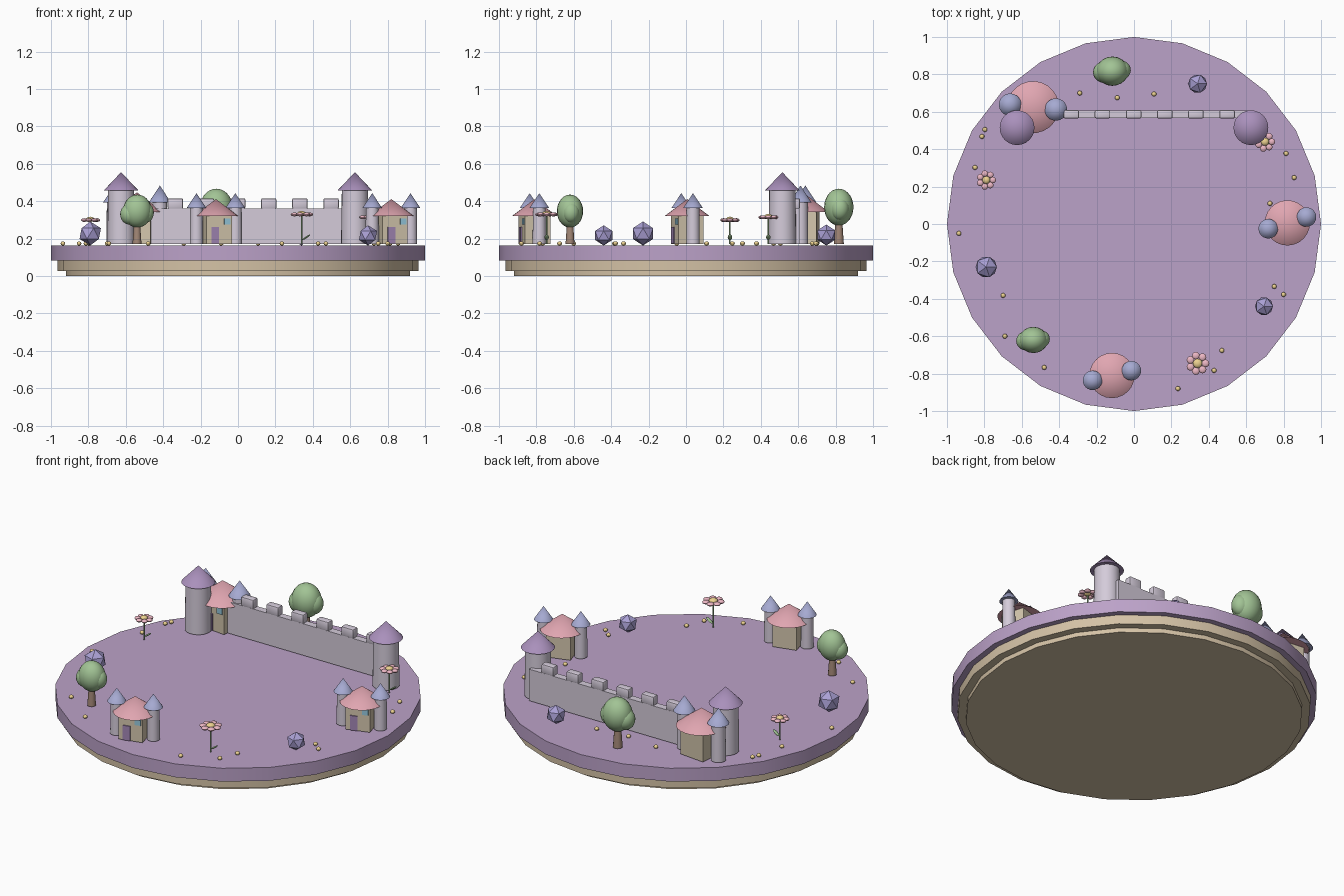
import bpy, bmesh, math
from mathutils import Matrix, Vector

if "Cube" in bpy.data.objects:
    bpy.data.objects.remove(bpy.data.objects["Cube"])

GROUND = 0.172


def material(name, rgb):
    m = bpy.data.materials.new(name)
    m.diffuse_color = (*rgb, 1)
    m.use_nodes = True
    m.node_tree.nodes["Principled BSDF"].inputs["Base Color"].default_value = m.diffuse_color
    return m


LILAC = material("lilac", (0.50, 0.36, 0.58))
SAND = material("sand", (0.66, 0.54, 0.38))
STONE = material("stone", (0.66, 0.60, 0.70))
PLUM = material("plum_roof", (0.40, 0.28, 0.50))
ROSE = material("rose_roof", (0.75, 0.38, 0.44))
BLUE = material("blue_roof", (0.38, 0.40, 0.64))
CREAM = material("cream_wall", (0.66, 0.57, 0.42))
DOOR = material("door_purple", (0.36, 0.24, 0.46))
GLASS = material("window_blue", (0.30, 0.58, 0.72))
GREEN = material("leaf_green", (0.36, 0.55, 0.30))
BARK = material("bark", (0.36, 0.24, 0.18))
CRYSTAL = material("crystal", (0.40, 0.35, 0.66))
PINK = material("petal_pink", (0.85, 0.48, 0.56))
GOLD = material("gold", (0.85, 0.65, 0.28))


def finish(name, bm, mat, frame, smooth=True):
    me = bpy.data.meshes.new(name)
    bm.to_mesh(me)
    bm.free()
    ob = bpy.data.objects.new(name, me)
    bpy.context.collection.objects.link(ob)
    ob.matrix_world = frame
    me.materials.append(mat)
    if smooth:
        bpy.ops.object.select_all(action='DESELECT')
        ob.select_set(True)
        bpy.context.view_layer.objects.active = ob
        bpy.ops.object.shade_smooth_by_angle(angle=math.radians(35))
    return ob


def frustum(name, x, y, z0, z1, r0, r1, mat, frame=Matrix(), sides=24):
    bm = bmesh.new()
    bmesh.ops.create_cone(bm, cap_ends=True, segments=sides, radius1=r0, radius2=r1, depth=z1 - z0,
                          matrix=Matrix.Translation((x, y, (z0 + z1) / 2)))
    return finish(name, bm, mat, frame)


def box(name, centre, size, mat, frame=Matrix(), bevel=0):
    bm = bmesh.new()
    bmesh.ops.create_cube(bm, size=1, matrix=Matrix.LocRotScale(Vector(centre), None, Vector(size)))
    if bevel:
        bmesh.ops.bevel(bm, geom=bm.edges[:], offset=bevel, segments=2, profile=0.5, affect='EDGES')
    return finish(name, bm, mat, frame, bevel > 0)


def blobs(name, items, mat, frame=Matrix(), u=16, v=10):
    """One object of several ellipsoids: (centre, radii)."""
    bm = bmesh.new()
    for c, r in items:
        bmesh.ops.create_uvsphere(bm, u_segments=u, v_segments=v, radius=1,
                                  matrix=Matrix.LocRotScale(Vector(c), None, Vector(r)))
    return finish(name, bm, mat, frame)


def place(x, y, scale=1, turn=0):
    return Matrix.LocRotScale(Vector((x, y, GROUND)), Matrix.Rotation(math.radians(turn), 3, 'Z'),
                              Vector((scale,) * 3))


# Layered round base
frustum("base_bottom", 0, 0, 0, 0.03, 0.92, 0.92, SAND)
frustum("base_middle", 0, 0, 0.027, 0.085, 0.965, 0.965, SAND)
frustum("base_top", 0, 0, 0.083, 0.163, 1, 1, LILAC)

# Corner towers and battlement wall
for x in (-0.625, 0.625):
    frustum("tower", x, 0.515, GROUND, 0.46, 0.074, 0.07, STONE)
    frustum("tower_roof", x, 0.515, 0.457, 0.555, 0.093, 0, PLUM)
box("wall", (0.02, 0.587, 0.267), (1.2, 0.042, 0.19), STONE)
for i in range(6):
    box("battlement", (-0.335 + i * 0.1665, 0.587, 0.387), (0.083, 0.046, 0.057), STONE, bevel=0.009)


# Houses with a pair of turrets
def house(frame):
    box("house_body", (0, 0, 0.077), (0.14, 0.14, 0.154), CREAM, frame)
    frustum("house_roof", 0, 0, 0.148, 0.239, 0.121, 0, ROSE, frame)
    box("door", (-0.022, -0.071, 0.045), (0.042, 0.01, 0.088), DOOR, frame)
    box("window", (0.044, -0.071, 0.119), (0.034, 0.01, 0.034), GLASS, frame)
    for side in (-1, 1):
        frustum("turret", side * 0.107, 0, 0, 0.194, 0.036, 0.034, STONE, frame)
        frustum("turret_roof", side * 0.107, 0, 0.192, 0.271, 0.052, 0, BLUE, frame)


house(place(-0.118, -0.81, 1, 14))
house(place(0.82, 0.006, 1, 17))
house(place(-0.54, 0.625, 1.15, -6))


# Trees
def tree(frame):
    frustum("trunk", 0, 0, 0, 0.13, 0.024, 0.015, BARK, frame, 12)
    blobs("foliage", [((0.002, 0, 0.175), (0.077, 0.07, 0.088)),
                      ((-0.04, -0.005, 0.158), (0.05, 0.05, 0.055)),
                      ((0.045, 0.005, 0.167), (0.045, 0.045, 0.055))], GREEN, frame, 20, 14)


tree(place(-0.54, -0.62))
tree(place(-0.118, 0.817, 1.12))

# Faceted crystals
for x, y, r in ((0.34, 0.75, 0.056), (-0.79, -0.23, 0.064), (0.695, -0.44, 0.054)):
    bm = bmesh.new()
    bmesh.ops.create_icosphere(bm, subdivisions=1, radius=r)
    finish("crystal", bm, CRYSTAL, Matrix.Translation((x, y, 0.163 + r)), False)


# Flowers: stem, leaf, ring of petals, button centre
def flower(x, y, height, r):
    frame = place(x, y)
    frustum("stem", 0, 0, 0, height, 0.004, 0.004, GREEN, frame, 8)
    leaf = Matrix.Translation((0.025, 0, 0.035)) @ Matrix.Rotation(math.radians(-35), 4, 'Y')
    blobs("leaf", [((0, 0, 0), (0.026, 0.012, 0.005))], GREEN, frame @ leaf, 10, 6)
    ring = [i * math.tau / 7 for i in range(7)]
    blobs("petals", [((0.68 * r * math.cos(a), 0.68 * r * math.sin(a), height), (0.33 * r, 0.33 * r, 0.01))
                     for a in ring], PINK, frame, 12, 8)
    blobs("flower_centre", [((0, 0, height + 0.004), (0.4 * r, 0.4 * r, 0.014))], GOLD, frame, 12, 8)


flower(-0.79, 0.235, 0.127, 0.052)
flower(0.34, -0.745, 0.157, 0.062)
flower(0.70, 0.44, 0.142, 0.054)

# Scattered gold beads
beads = [(-.29, .70), (-.09, .675), (.107, .695), (-.797, .505), (-.813, .468), (-.85, .302),
         (-.936, -.05), (-.70, -.382), (-.69, -.60), (-.48, -.767), (.235, -.88), (.428, -.783),
         (.47, -.676), (.80, -.377), (.75, -.334), (.727, .11), (.856, .248), (.813, .377)]
blobs("beads", [((x, y, 0.174), (0.013, 0.013, 0.011)) for x, y in beads], GOLD, u=10, v=8)
